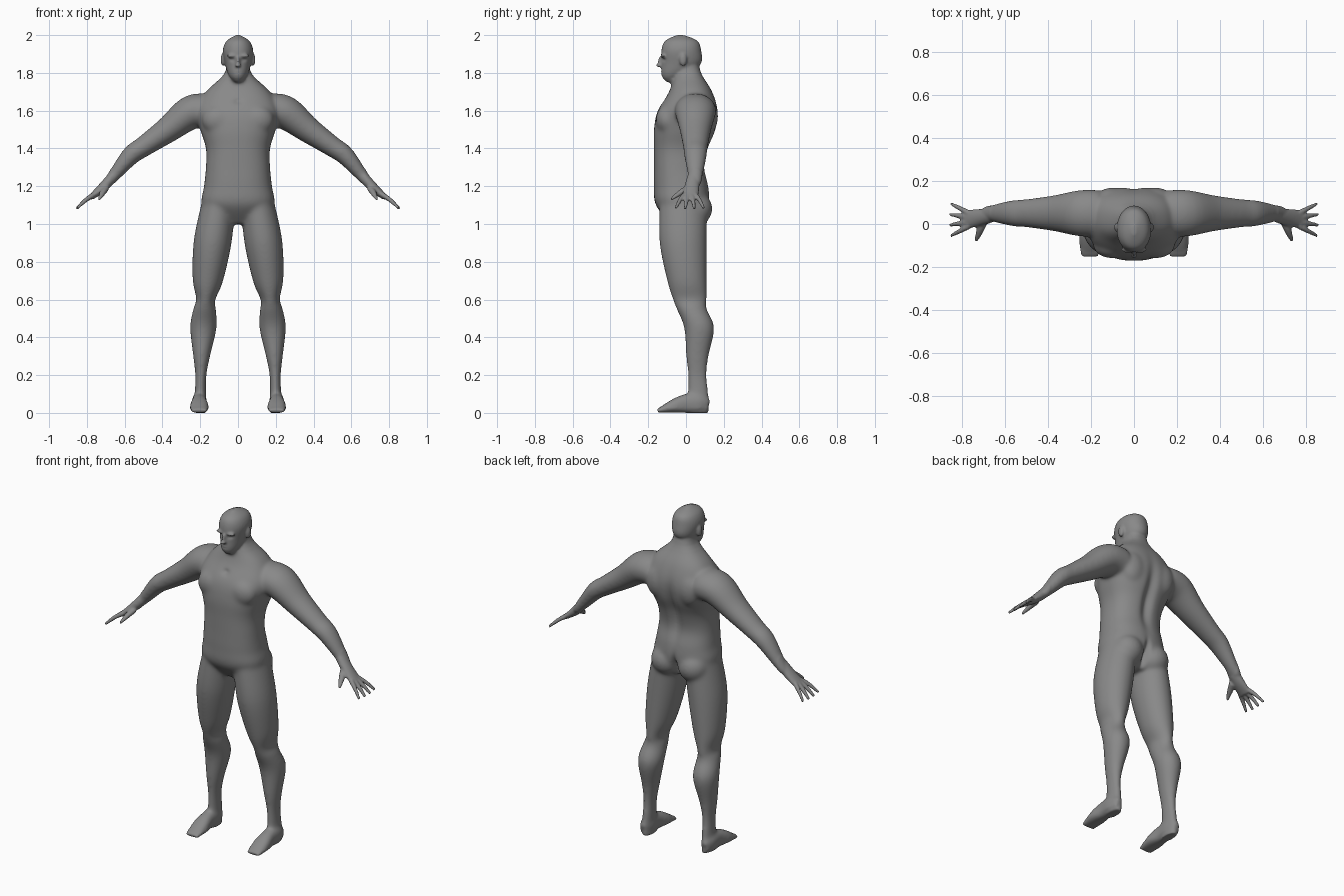
import bpy
import bmesh
from math import cos, sin, exp, pi
from mathutils import Vector, Matrix

default_cube = bpy.data.objects.get("Cube")
if default_cube:
    bpy.data.objects.remove(default_cube, do_unlink=True)

X_AXIS, Y_AXIS, Z_AXIS = Matrix.Identity(3)
SEGMENTS = 32
STEPS = 5
bm = bmesh.new()


def spline(rows):
    """Smooth curve through rows of numbers."""
    rows = [Vector(row) for row in rows]
    last = len(rows) - 1
    result = []
    for i in range(last):
        start, end = rows[i], rows[i + 1]
        leave = (end - rows[max(i - 1, 0)]) / 2
        arrive = (rows[min(i + 2, last)] - start) / 2
        for step in range(STEPS):
            t = step / STEPS
            ease = t * t * (3 - 2 * t)
            result.append(start.lerp(end, ease)
                          + leave * t * (1 - t) ** 2
                          - arrive * t * t * (1 - t))
    return result + [rows[last]]


def signed_power(value, exponent):
    return abs(value) ** exponent * (1 if value >= 0 else -1)


def loft(rows, side=Y_AXIS, mirror=1, square=2):
    """Closed tube; a row is x, y, z, radius across, radius along side."""
    rows = spline(rows)
    centres = [Vector(row[:3]) for row in rows]
    rings = []
    for i, (centre, row) in enumerate(zip(centres, rows)):
        ahead = centres[min(i + 1, len(rows) - 1)]
        behind = centres[max(i - 1, 0)]
        across = side.cross(ahead - behind).normalized() * row[3]
        along = side * row[4]
        ring = []
        for k in range(SEGMENTS):
            angle = 2 * pi * k / SEGMENTS
            point = (centre + across * signed_power(cos(angle), 2 / square)
                     + along * signed_power(sin(angle), 2 / square))
            point.x *= mirror
            ring.append(bm.verts.new(point))
        rings.append(ring)
    for lower, upper in zip(rings, rings[1:]):
        for k in range(SEGMENTS):
            bm.faces.new((lower[k - 1], lower[k], upper[k], upper[k - 1]))
    bm.faces.new(rings[0])
    bm.faces.new(rings[-1])


def column(sections, centre_x, mirror=1, square=2):
    """Upright tube; a section is height, half width, front, back."""
    loft([(centre_x(height), (front + back) / 2, height, half, (back - front) / 2)
          for height, half, front, back in sections], mirror=mirror, square=square)


def ellipsoid(centre, radii, mirror=1):
    x, y, z = centre
    place = Matrix.Translation((x * mirror, y, z))
    bmesh.ops.create_uvsphere(bm, u_segments=SEGMENTS, v_segments=SEGMENTS // 2, radius=1,
                              matrix=place @ Matrix.Diagonal(radii).to_4x4())


def middle_line(height):
    return 0


def leg_line(height):
    """The legs spread apart towards the ground."""
    return .2 - .08 * height ** 2


# Torso running up into the neck
column([(1, .1, -.08, .06), (1.1, .19, -.16, .12), (1.2, .18, -.17, .12),
        (1.3, .17, -.17, .1), (1.4, .17, -.17, .12), (1.5, .2, -.17, .16),
        (1.6, .22, -.15, .17), (1.7, .17, -.09, .14), (1.8, .07, -.06, .08),
        (1.9, .06, -.05, .06)], middle_line, square=2.4)

# Head, nose and lips
column([(1.75, .02, -.11, -.06), (1.79, .05, -.13, .01), (1.85, .07, -.13, .08),
        (1.92, .08, -.13, .08), (1.97, .06, -.11, .06), (2, .01, -.05, -.01)],
       middle_line, square=2.1)
ellipsoid((0, -.13, 1.86), (.01, .02, .03))
ellipsoid((0, -.14, 1.84), (.016, .02, .01))
ellipsoid((0, -.12, 1.8), (.025, .014, .012))

for mirror in (1, -1):
    # Brow and ear
    ellipsoid((.03, -.12, 1.89), (.03, .014, .01), mirror)
    ellipsoid((.08, -.015, 1.87), (.012, .02, .035), mirror)

    # Chest muscle, shoulder blade and buttock
    ellipsoid((.1, -.1, 1.55), (.09, .06, .08), mirror)
    ellipsoid((.1, .11, 1.57), (.08, .06, .1), mirror)
    ellipsoid((.09, .05, 1.08), (.09, .09, .09), mirror)

    # Leg from ankle to hip
    column([(0, .03, 0, .12), (.1, .03, .01, .12), (.2, .03, .01, .11),
            (.3, .045, 0, .12), (.45, .07, -.01, .15), (.55, .06, -.05, .11),
            (.6, .05, -.07, .11), (.7, .08, -.1, .11), (.9, .1, -.14, .11),
            (1.1, .09, -.14, .11)], leg_line, mirror)

    # Foot from heel to toes: depth, height, half width
    foot = [(.12, .07, .02), (.07, .1, .04), (0, .1, .04), (-.07, .07, .05), (-.15, .02, .04)]
    loft([(.205, depth, height / 2, height / 2, half) for depth, height, half in foot],
         X_AXIS, mirror, square=2.4)

    # Arm from shoulder to wrist: x, height, radius
    arm = [(.16, 1.6, .09), (.25, 1.59, .09), (.37, 1.5, .07), (.5, 1.41, .055),
           (.57, 1.36, .05), (.67, 1.24, .03), (.7, 1.21, .02)]
    loft([(x, .05, height, radius, radius * 1.2) for x, height, radius in arm], mirror=mirror)

    # Palm
    loft([(.66, .04, 1.25, .03, .035), (.72, .03, 1.19, .025, .04),
          (.78, .02, 1.14, .015, .045)], mirror=mirror)

    # Fingers fan out from the knuckles
    reach = Vector((.77, 0, -.64))
    for offset in (-1.5, -.5, .5, 1.5):
        knuckle = Vector((.765, .02 + .02 * offset, 1.155))
        spread = offset / 4
        tip = knuckle + (reach * cos(spread) + Y_AXIS * sin(spread)) * .12
        joint = knuckle.lerp(tip, .5) + Z_AXIS * .006
        loft([(*point, radius, radius)
              for point, radius in ((knuckle, .014), (joint, .012), (tip, .008))],
             mirror=mirror)

    # Thumb
    loft([(.7, .01, 1.19, .02, .02), (.72, -.04, 1.16, .016, .016),
          (.735, -.08, 1.13, .008, .008)], Z_AXIS, mirror)

# Fuse all the parts into one skin
bmesh.ops.recalc_face_normals(bm, faces=bm.faces)
parts = bpy.data.meshes.new("body_parts")
bm.to_mesh(parts)
bm.free()
body = bpy.data.objects.new("body", parts)
bpy.context.collection.objects.link(body)
fuse = body.modifiers.new("fuse", 'REMESH')
fuse.mode = 'VOXEL'
fuse.voxel_size = .006
depsgraph = bpy.context.evaluated_depsgraph_get()
skin = bpy.data.meshes.new_from_object(body.evaluated_get(depsgraph))
body.modifiers.clear()
body.data = skin
bpy.data.meshes.remove(parts)
skin.name = "body"


def soften(verts, repeats):
    for repeat in range(repeats):
        bmesh.ops.smooth_vert(bm, verts=verts, factor=.5,
                              use_axis_x=True, use_axis_y=True, use_axis_z=True)


def press(facing, x, z, width, height, depth):
    """Push a soft hollow into the front (-1) or back (1)."""
    for vert in bm.verts:
        if vert.co.y * facing > .03:
            distance = ((abs(vert.co.x) - x) / width) ** 2 + ((vert.co.z - z) / height) ** 2
            vert.co.y -= facing * depth * exp(-distance)


def is_broad(point):
    """True away from the face, hands and soles."""
    is_face = point.z > 1.77 and abs(point.x) < .12
    is_hand = abs(point.x) > .67
    return not is_face and not is_hand and point.z > .03


# Blend the joins, then sink the eyes, mouth, collar, spine and seat
bm = bmesh.new()
bm.from_mesh(skin)
soften([vert for vert in bm.verts if is_broad(vert.co)], repeats=24)
press(facing=-1, x=.03, z=1.87, width=.015, height=.008, depth=.01)
press(facing=-1, x=0, z=1.8, width=.02, height=.004, depth=.006)
press(facing=-1, x=0, z=1.65, width=.02, height=.015, depth=.01)
press(facing=1, x=0, z=1.42, width=.03, height=.16, depth=.025)
press(facing=1, x=0, z=1.07, width=.015, height=.06, depth=.035)
soften(bm.verts, repeats=3)
for face in bm.faces:
    face.smooth = True
bm.to_mesh(skin)
bm.free()

# Plain grey skin
grey = bpy.data.materials.new("grey_skin")
grey.use_nodes = True
shader = grey.node_tree.nodes["Principled BSDF"]
grey.diffuse_color = shader.inputs["Base Color"].default_value = (.25, .25, .25, 1)
skin.materials.clear()
skin.materials.append(grey)
